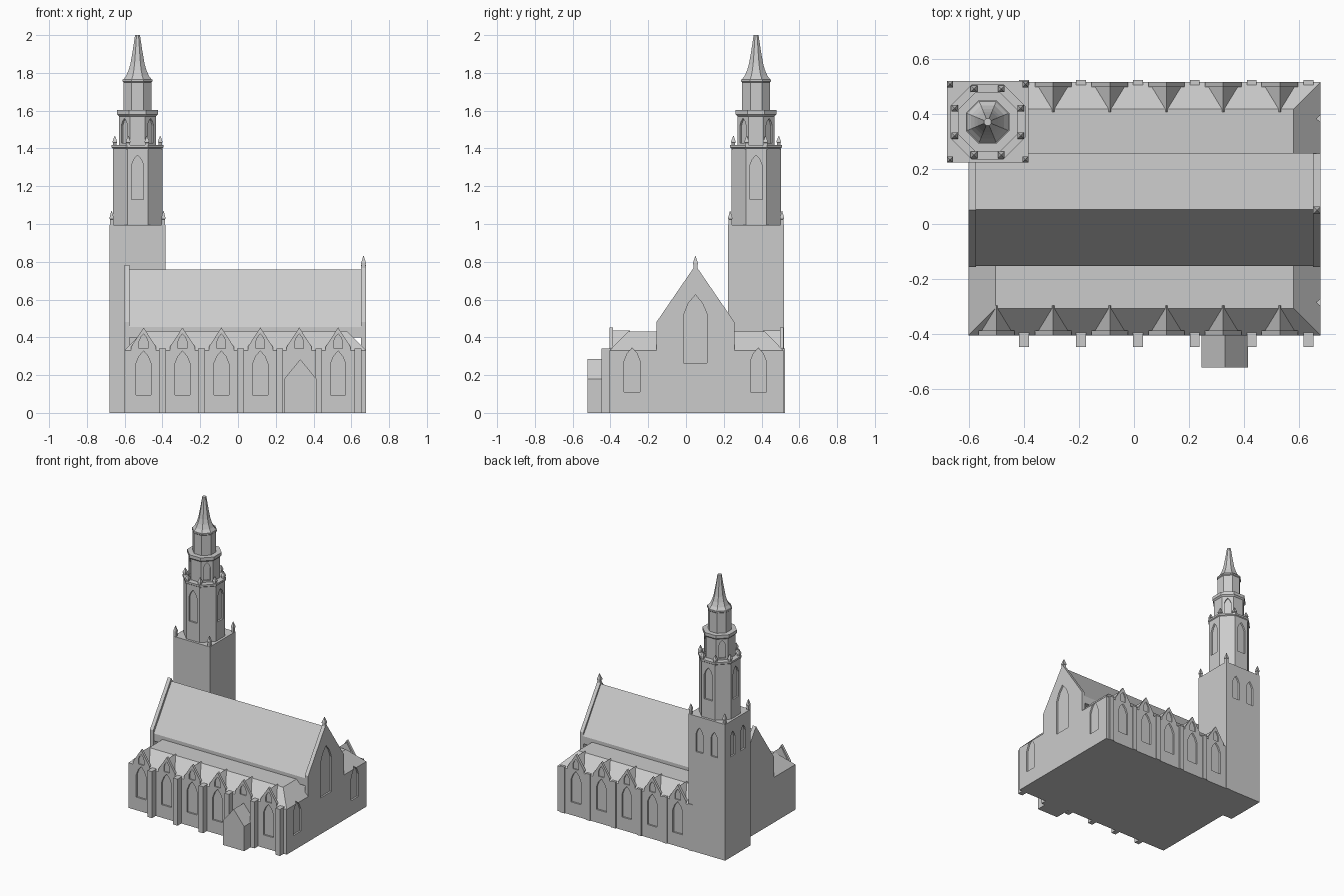
import bpy, bmesh
from math import cos, sin, pi, radians

if "Cube" in bpy.data.objects:
    bpy.data.objects.remove(bpy.data.objects["Cube"])

W, E, S, N = -0.602, 0.678, -0.405, 0.516      # church footprint
TX, TY, TH = -0.532, 0.371, 0.148              # tower centre and half width
SOUTH, NORTH, EAST, WEST = -90, 90, 0, 180     # facing angles


def finish(name, bm):
    bmesh.ops.recalc_face_normals(bm, faces=bm.faces)
    me = bpy.data.meshes.new(name)
    bm.to_mesh(me)
    bm.free()
    ob = bpy.data.objects.new(name, me)
    bpy.context.collection.objects.link(ob)
    return ob


def bridge(bm, rings):
    """Skin a stack of vertex rings and cap both ends."""
    n = len(rings[0])
    for a, b in zip(rings, rings[1:]):
        for i in range(n):
            j = (i + 1) % n
            bm.faces.new((a[i], a[j], b[j], b[i]))
    bm.faces.new(rings[0])
    bm.faces.new(rings[-1])


def prism(bm, profile, x, y, facing, d0, d1):
    """Extrude a (sideways, up) profile from depth d0 to d1 along a facing."""
    a = radians(facing)
    c, s = cos(a), sin(a)
    bridge(bm, [[bm.verts.new((x - u * s + d * c, y + u * c + d * s, z))
                 for u, z in profile] for d in (d0, d1)])


def lathe(bm, x, y, sides, profile):
    """Stack polygons given as (flat half width, z), flats facing the axes."""
    k, st = 1 / cos(pi / sides), 2 * pi / sides
    bridge(bm, [[bm.verts.new((x + r * k * cos(st * (i + .5)),
                               y + r * k * sin(st * (i + .5)), z))
                 for i in range(sides)] for r, z in profile])


def box(bm, x0, x1, y0, y1, z0, z1):
    h = (x1 - x0) / 2
    prism(bm, [(-h, z0), (h, z0), (h, z1), (-h, z1)], (x0 + x1) / 2, y0, NORTH, 0, y1 - y0)


def window(bm, x, y, facing, w, z0, z1):
    """Pointed window cutter reaching 0.012 into a wall."""
    h, r = w / 2, w * .85
    half = [(h, z0), (h, z1 - r), (h * .6, z1 - r * .42)]
    prof = half + [(0, z1)] + [(-u, z) for u, z in reversed(half)]
    prism(bm, prof, x, y, facing, -.012, .03)


def carve(target, bm):
    cutter = finish("window_cutter", bm)
    cutter.hide_render = True
    m = target.modifiers.new("windows", 'BOOLEAN')
    m.operation, m.solver, m.object = 'DIFFERENCE', 'EXACT', cutter
    bpy.context.view_layer.objects.active = target
    bpy.ops.object.modifier_apply(modifier=m.name)
    bpy.data.objects.remove(cutter)


def pinnacle(bm, x, y, w, z, h):
    lathe(bm, x, y, 4, [(w * .8, z - .01), (w * .8, z + h * .4), (w, z + h * .42),
                        (w, z + h * .52), (w * .1, z + h)])


bays = [-.5 + .206 * i for i in range(6)]
sides = [(S, SOUTH, bays), (N, NORTH, bays[1:])]

# Aisles: one block with a hipped edge and flat top
bm = bmesh.new()
ring = lambda i, z: [bm.verts.new(p) for p in ((W + i, S + i, z), (E - i, S + i, z),
                                               (E - i, N - i, z), (W + i, N - i, z))]
bridge(bm, [ring(0, 0), ring(0, .33), ring(.098, .43)])
aisles = finish("aisles", bm)
bm = bmesh.new()
for y, f, xs in sides:
    for x in xs:
        if not (f == SOUTH and x > .3 and x < .4):      # porch bay has no window
            window(bm, x, y, f, .08, .095, .328)
for y in (-.285, .383):
    window(bm, E, y, EAST, .085, .11, .345)
window(bm, E, .05, EAST, .125, .265, .625)
carve(aisles, bm)

# Nave roof and raised end gables
bm = bmesh.new()
prism(bm, [(-.205, .40), (.205, .40), (.205, .455), (0, .76), (-.205, .455)],
      W + .01, .053, EAST, 0, E - W - .025)
finish("nave_roof", bm)
gable = [(-.207, .33), (.207, .33), (.207, .48), (0, .782), (-.207, .48)]
for name, x in (("west_gable", W), ("east_gable", E - .027)):
    bm = bmesh.new()
    prism(bm, gable, x, .05, EAST, 0, .027)
    ob = finish(name, bm)
    if name == "east_gable":
        bm = bmesh.new()
        window(bm, E, .05, EAST, .125, .265, .625)
        carve(ob, bm)
bm = bmesh.new()
pinnacle(bm, E - .0135, .05, .013, .755, .075)
finish("gable_finial", bm)

# Dormers: thin gable wall with a little roof behind it
roofs, walls, cuts = bmesh.new(), bmesh.new(), bmesh.new()
for y, f, xs in sides:
    for x in xs:
        prism(roofs, [(-.058, .325), (.058, .325), (.058, .34), (0, .437), (-.058, .34)],
              x, y, f, -.108, -.008)
        prism(walls, [(-.066, .33), (.066, .33), (.066, .35), (0, .452), (-.066, .35)],
              x, y, f, -.018, 0)
        window(cuts, x, y, f, .046, .342, .418)
finish("dormer_roofs", roofs)
carve(finish("dormer_gables", walls), cuts)

# Buttresses: deep on the south, shallow on the north
bm = bmesh.new()
for i in range(6):
    x = -.4 + .207 * i
    box(bm, x - .018, x + .018, S - .043, S + .01, 0, .34)
    box(bm, x - .018, x + .018, N - .01, N + .007, 0, .34)
finish("buttresses", bm)

# South porch
bm = bmesh.new()
prism(bm, [(-.085, 0), (.085, 0), (.085, .18), (0, .284), (-.085, .18)],
      .33, S, SOUTH, -.01, .117)
finish("porch", bm)

# Tower base with paired openings north and west
bm = bmesh.new()
lathe(bm, TX, TY, 4, [(TH, 0), (TH, .995)])
tower = finish("tower_base", bm)
bm = bmesh.new()
for o in (-.06, .06):
    window(bm, TX + o, TY + TH, NORTH, .055, .735, .915)
    window(bm, TX - TH, TY + o, WEST, .055, .735, .915)
carve(tower, bm)

# Octagonal stages
bm = bmesh.new()
lathe(bm, TX, TY, 8, [(.131, .99), (.131, 1.4), (.137, 1.405), (.137, 1.418)])
lower = finish("lower_octagon", bm)
bm = bmesh.new()
lathe(bm, TX, TY, 8, [(.098, 1.41), (.098, 1.57), (.108, 1.58), (.108, 1.603)])
middle = finish("middle_octagon", bm)
for ob, r, start, w, z0, z1 in ((lower, .131, 0, .066, 1.13, 1.365),
                                (middle, .098, 45, .046, 1.43, 1.56)):
    bm = bmesh.new()
    for a in range(start, 360, 90):
        window(bm, TX + r * cos(radians(a)), TY + r * sin(radians(a)), a, w, z0, z1)
    carve(ob, bm)
bm = bmesh.new()
lathe(bm, TX, TY, 8, [(.074, 1.59), (.074, 1.75), (.079, 1.755), (.079, 1.765)])
finish("upper_octagon", bm)

# Spire with a flared foot
bm = bmesh.new()
lathe(bm, TX, TY, 8, [(.079, 1.76), (.06, 1.785), (.047, 1.815), (.037, 1.85),
                      (.025, 1.92), (.013, 2.0)])
finish("spire", bm)

# Pinnacles on the tower corners and around the lower octagon
bm = bmesh.new()
for sx in (-1, 1):
    for sy in (-1, 1):
        pinnacle(bm, TX + sx * (TH - .011), TY + sy * (TH - .011), .011, .995, .075)
for i in range(8):
    a = pi / 8 + i * pi / 4
    pinnacle(bm, TX + .13 * cos(a), TY + .13 * sin(a), .012, 1.405, .062)
finish("pinnacles", bm)
